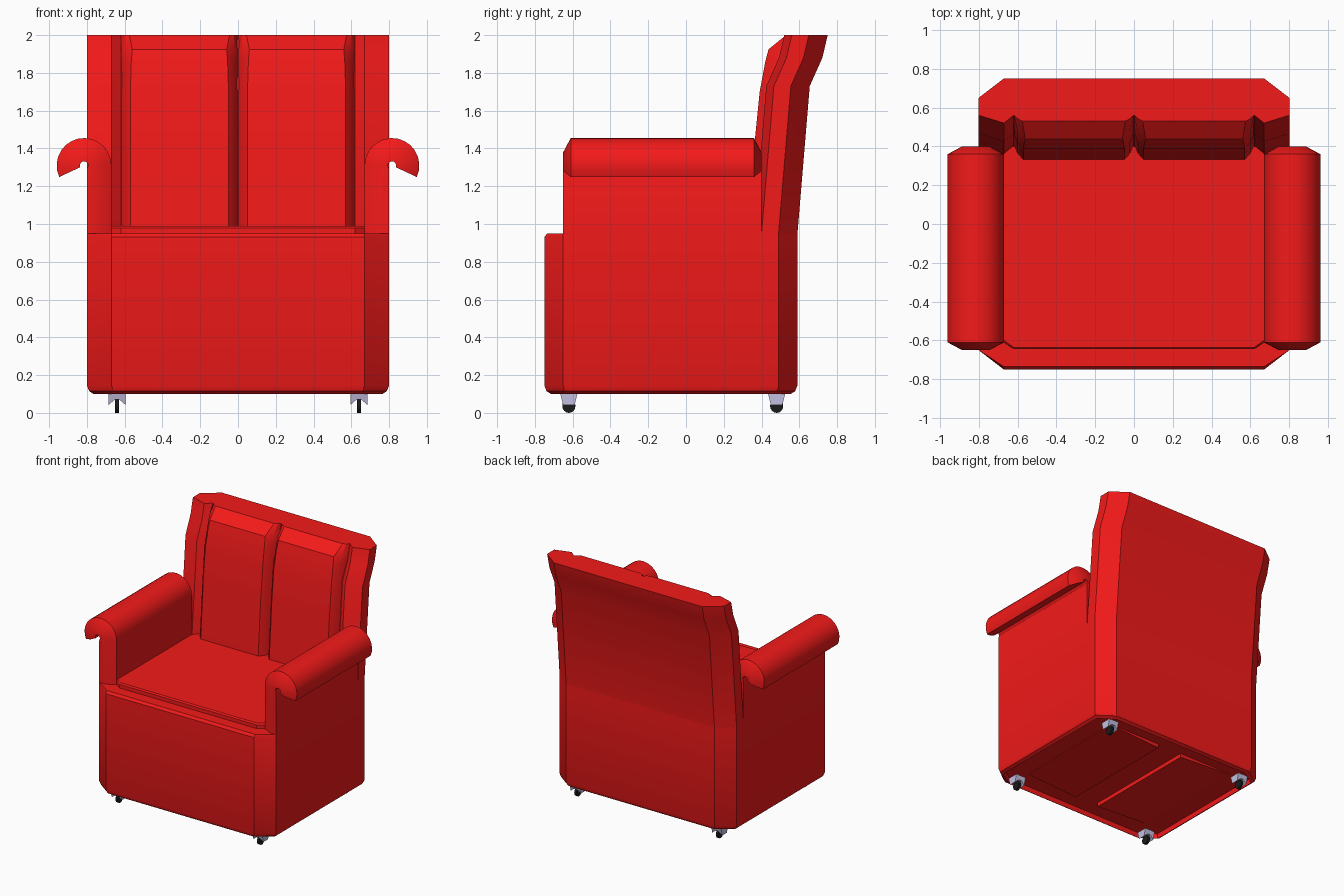
import bpy, bmesh, math

if "Cube" in bpy.data.objects:
    bpy.data.objects.remove(bpy.data.objects["Cube"])


def material(name, rgb):
    m = bpy.data.materials.new(name)
    m.diffuse_color = (*rgb, 1)
    m.use_nodes = True
    m.node_tree.nodes["Principled BSDF"].inputs["Base Color"].default_value = m.diffuse_color
    return m


RED = material("red_fabric", (0.9, 0.01, 0.01))
METAL = material("pale_metal", (0.55, 0.53, 0.75))
BLACK = material("black_rubber", (0.01, 0.01, 0.01))


def finish(name, bm, mat, mirror="", smooth=True):
    bmesh.ops.recalc_face_normals(bm, faces=bm.faces)
    me = bpy.data.meshes.new(name)
    bm.to_mesh(me)
    bm.free()
    me.materials.append(mat)
    ob = bpy.data.objects.new(name, me)
    bpy.context.collection.objects.link(ob)
    if smooth:
        bpy.ops.object.select_all(action='DESELECT')
        ob.select_set(True)
        bpy.context.view_layer.objects.active = ob
        bpy.ops.object.shade_smooth_by_angle(angle=math.radians(30))
    if mirror:
        mod = ob.modifiers.new("mirror", 'MIRROR')
        mod.use_axis = (True, False, False)
        mod.use_mirror_merge = False
    return ob


def loft(rings):
    """Skin a list of equal-length closed rings and cap both ends."""
    bm = bmesh.new()
    vs = [[bm.verts.new(p) for p in r] for r in rings]
    n = len(rings[0])
    for a, b in zip(vs, vs[1:]):
        for i in range(n):
            j = (i + 1) % n
            bm.faces.new((a[i], a[j], b[j], b[i]))
    bm.faces.new(vs[0][::-1])
    bm.faces.new(vs[-1])
    return bm


def sym(half, z):
    """Ring at height z from right-hand (x, y) points, mirrored to the left."""
    pts = half + [(-x, y) for x, y in reversed(half) if x > 0]
    return [(x, y, z) for x, y in pts]


# Body: chamfered-corner block with recessed underside
def footprint(z, inset=0.0, front=-0.75):
    return sym([(0.67 - inset, front + inset), (0.80 - inset, -0.65 + inset * 0.5),
                (0.80 - inset, 0.49 - inset * 0.5), (0.67 - inset, 0.59 - inset)], z)


bm = loft([footprint(0.10, 0.035), footprint(0.115, 0.012), footprint(0.145),
           footprint(0.93), footprint(0.95, 0, -0.735)])
bm.faces.ensure_lookup_table()
bottom = min(bm.faces, key=lambda f: f.calc_center_median().z)
bmesh.ops.inset_region(bm, faces=[bottom], thickness=0.12)
bmesh.ops.inset_region(bm, faces=[bottom], thickness=0.005)
for v in bottom.verts:
    v.co.z += 0.04
finish("body", bm, RED)

# Sloping panels inside the underside recess
wedge = [(0.11, 0.108), (0.58, 0.135), (0.58, 0.145), (0.11, 0.145)]
finish("underside_panel", loft([[(x, y, z) for x, z in wedge] for y in (-0.56, 0.42)]),
       RED, "x")

# Backrest: wing-sided section swept up a backward-curling profile
LEAN = [(0.95, 0.0), (1.73, 0.065), (1.88, 0.132), (2.0, 0.16)]


def back_ring(z, d):
    return sym([(0, 0.40 + d), (0.62, 0.40 + d), (0.67, 0.36 + d), (0.80, 0.40 + d),
                (0.80, 0.49 + d), (0.67, 0.59 + d)], z)


finish("backrest", loft([back_ring(z, d) for z, d in LEAN]), RED)

# Back cushions: (height, front y, rear y, corner inset)
STEPS = [(0.96, 0.33, 0.41, 0.05), (1.45, 0.365, 0.45, 0.05), (1.70, 0.39, 0.47, 0.05),
         (1.86, 0.42, 0.53, 0.055), (1.925, 0.437, 0.55, 0.06), (2.0, 0.53, 0.562, 0.045)]


def cushion_ring(z, f, r, c):
    s = f + (r - f) * 0.4
    return [(x, y, z) for x, y in
            [(0.0, r), (0.02, s), (c, f), (0.62 - c, f), (0.60, s), (0.62, r)]]


finish("back_cushion", loft([cushion_ring(*s) for s in STEPS]), RED, "x")


# Seat
def seat_ring(z, i):
    return sym([(0.62, -0.645 + i), (0.67, -0.61 + i), (0.67, 0.40)], z)


finish("seat", loft([seat_ring(0.945, 0), seat_ring(0.98, 0), seat_ring(0.99, 0.01)]), RED)

# Arms: panel rolling outward into a scroll, with bevelled ends
CX, CZ, HOLE, TIP = 0.815, 1.31, 0.022, math.radians(-25)


def arm_ring(y, r):
    n = 14
    angles = [math.pi + (TIP - math.pi) * i / n for i in range(n + 1)]
    outer = [(CX + r * math.cos(a), CZ + r * math.sin(a)) for a in angles]
    inner = [(CX + HOLE * math.cos(a), CZ + HOLE * math.sin(a)) for a in reversed(angles[::2])]
    pts = [(CX - r, 0.95)] + outer + inner + [(0.80, 1.29), (0.80, 0.95)]
    return [(x, y, z) for x, z in pts]


finish("arm", loft([arm_ring(-0.65, 0.07), arm_ring(-0.61, 0.145),
                    arm_ring(0.36, 0.145), arm_ring(0.40, 0.07)]), RED, "x")

# Casters: forked housing with a thin wheel
FORK = [(-0.045, 0.105), (0.045, 0.105), (0.045, 0.042), (0.013, 0.07), (-0.013, 0.07),
        (-0.045, 0.042)]
for name, cy in (("front", -0.62), ("rear", 0.48)):
    rings = [[(0.64 + x, cy + s * (0.03 + 0.015 * (z - 0.04) / 0.06), z) for x, z in FORK]
             for s in (-1, 1)]
    finish(name + "_caster_fork", loft(rings), METAL, "x", False)
    wheel = [[(0.64 + dx, cy + 0.035 * math.cos(k * math.pi / 8),
               0.037 + 0.037 * math.sin(k * math.pi / 8)) for k in range(16)]
             for dx in (-0.01, 0.01)]
    finish(name + "_caster_wheel", loft(wheel), BLACK, "x")
